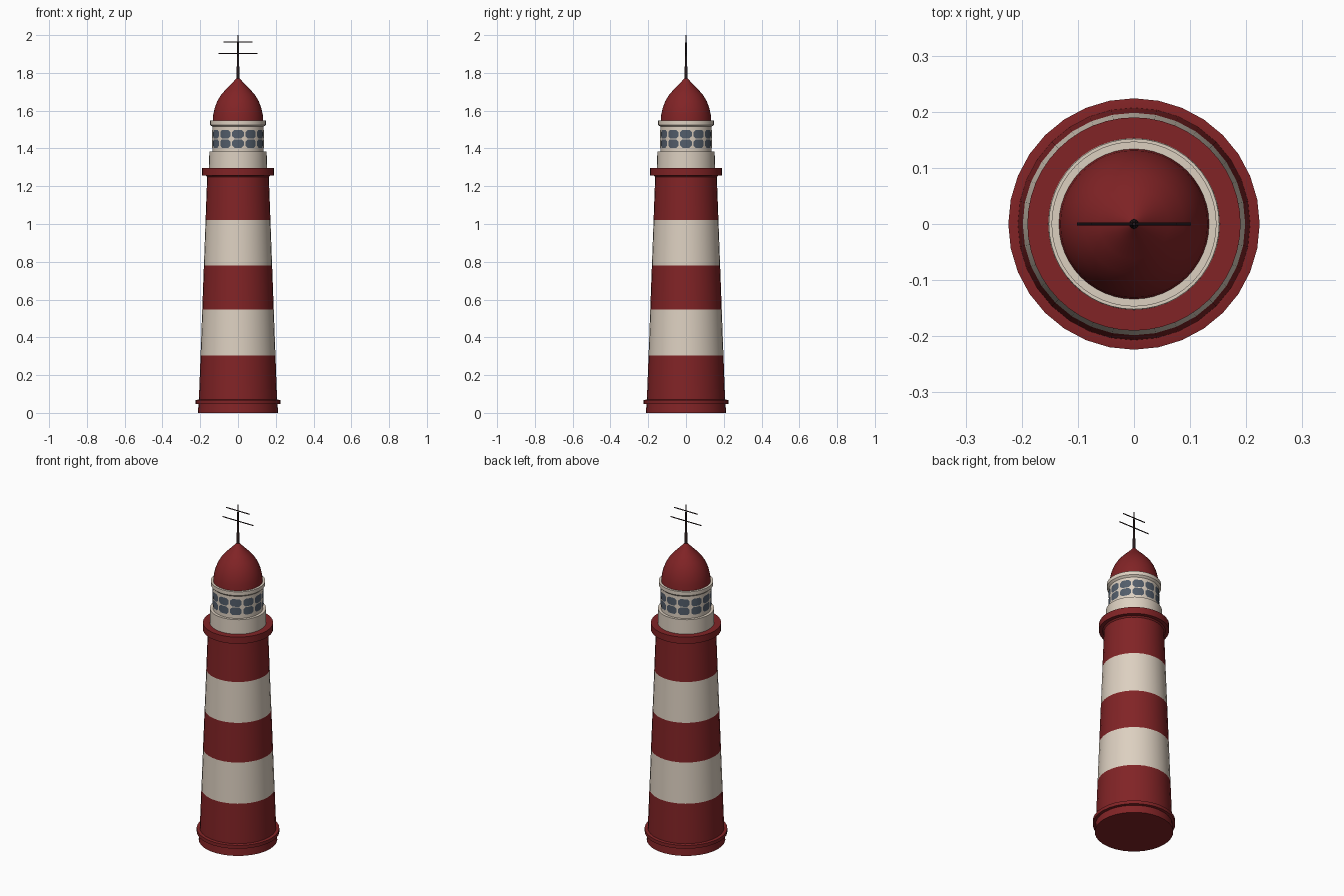
import bpy, math

if "Cube" in bpy.data.objects:
    bpy.data.objects.remove(bpy.data.objects["Cube"])

def material(name, rgb):
    m = bpy.data.materials.new(name)
    m.diffuse_color = (*rgb, 1)
    m.use_nodes = True
    m.node_tree.nodes["Principled BSDF"].inputs["Base Color"].default_value = m.diffuse_color
    return m

RED = material("brick red", (0.22, 0.017, 0.019))
CREAM = material("warm cream", (0.72, 0.63, 0.53))
GLASS = material("slate glass", (0.085, 0.11, 0.145))
DARK = material("dark iron", (0.02, 0.01, 0.011))

def build(name, verts, faces, mats, smooth=True):
    me = bpy.data.meshes.new(name)
    me.from_pydata(verts, [], faces)
    for m in mats:
        me.materials.append(m)
    ob = bpy.data.objects.new(name, me)
    bpy.context.collection.objects.link(ob)
    if smooth:
        bpy.ops.object.select_all(action='DESELECT')
        ob.select_set(True)
        bpy.context.view_layer.objects.active = ob
        bpy.ops.object.shade_smooth_by_angle(angle=math.radians(30))
    return ob

def lathe(name, profile, mats, n=32):
    """Revolve (radius, z) points from bottom to top, capping both ends."""
    verts = [(r * math.cos(2 * math.pi * i / n), r * math.sin(2 * math.pi * i / n), z)
             for r, z in profile for i in range(n)]
    faces = [(k * n + i, k * n + (i + 1) % n, (k + 1) * n + (i + 1) % n, (k + 1) * n + i)
             for k in range(len(profile) - 1) for i in range(n)]
    faces.append(tuple(reversed(range(n))))
    faces.append(tuple(range((len(profile) - 1) * n, len(profile) * n)))
    return build(name, verts, faces, mats)

# Foundation with its lip
lathe("foundation", [(0.213, 0), (0.209, 0.046), (0.224, 0.048), (0.224, 0.068),
                     (0.212, 0.07), (0.205, 0.07)], [RED])

# Tapered tower, striped by height
levels = [0.06, 0.305, 0.547, 0.78, 1.02, 1.26]
tower = lathe("tower", [(0.207 - 0.0371 * (z - 0.07), z) for z in levels], [RED, CREAM])
for p in tower.data.polygons:
    z = p.center.z
    p.material_index = 1 if 0.305 < z < 0.547 or 0.78 < z < 1.02 else 0

# Gallery
lathe("gallery", [(0.16, 1.245), (0.17, 1.256), (0.19, 1.257), (0.19, 1.297)], [RED], 48)

# Lantern room: base, drum and cornice
lathe("lantern_base", [(0.153, 1.29), (0.152, 1.383)], [CREAM], 48)
lathe("lantern_drum", [(0.136, 1.38), (0.136, 1.53)], [CREAM], 48)
lathe("lantern_cornice", [(0.136, 1.515), (0.147, 1.525), (0.147, 1.547)], [CREAM], 48)

# Window panes: two rows of rounded plates wrapped round the drum
COLS, R = 12, 0.1375
outline = [(-1, 0.5), (-0.62, 1), (-0.3, 1), (0, 1), (0.3, 1), (0.62, 1), (1, 0.5)]
verts, faces = [], []
for c in range(COLS):
    for zc in (1.426, 1.476):
        b = len(verts)
        for u, h in outline:
            a = -math.pi / 2 + c * 2 * math.pi / COLS + u * 0.225
            for s in (-1, 1):
                verts.append((R * math.cos(a), R * math.sin(a), zc + s * h * 0.0225))
        for k in range(len(outline) - 1):
            q = b + 2 * k
            faces.append((q, q + 2, q + 3, q + 1))
build("window_panes", verts, faces, [GLASS])

# Pointed dome
lathe("dome", [(0.134, 1.545), (0.131, 1.58), (0.123, 1.615), (0.110, 1.65), (0.089, 1.685),
               (0.062, 1.715), (0.032, 1.745), (0.007, 1.773)], [RED], 48)

# Mast
lathe("mast", [(0.009, 1.76), (0.008, 1.83), (0.006, 1.835), (0.005, 1.92), (0.003, 2.0)],
      [DARK], 12)

# Antenna crossbars
for name, half, z in (("lower_crossbar", 0.102, 1.902), ("upper_crossbar", 0.077, 1.963)):
    bpy.ops.mesh.primitive_cylinder_add(vertices=8, radius=0.003, depth=2 * half,
                                        location=(0, 0, z), rotation=(0, math.pi / 2, 0))
    bar = bpy.context.object
    bar.name = name
    bar.data.materials.append(DARK)
